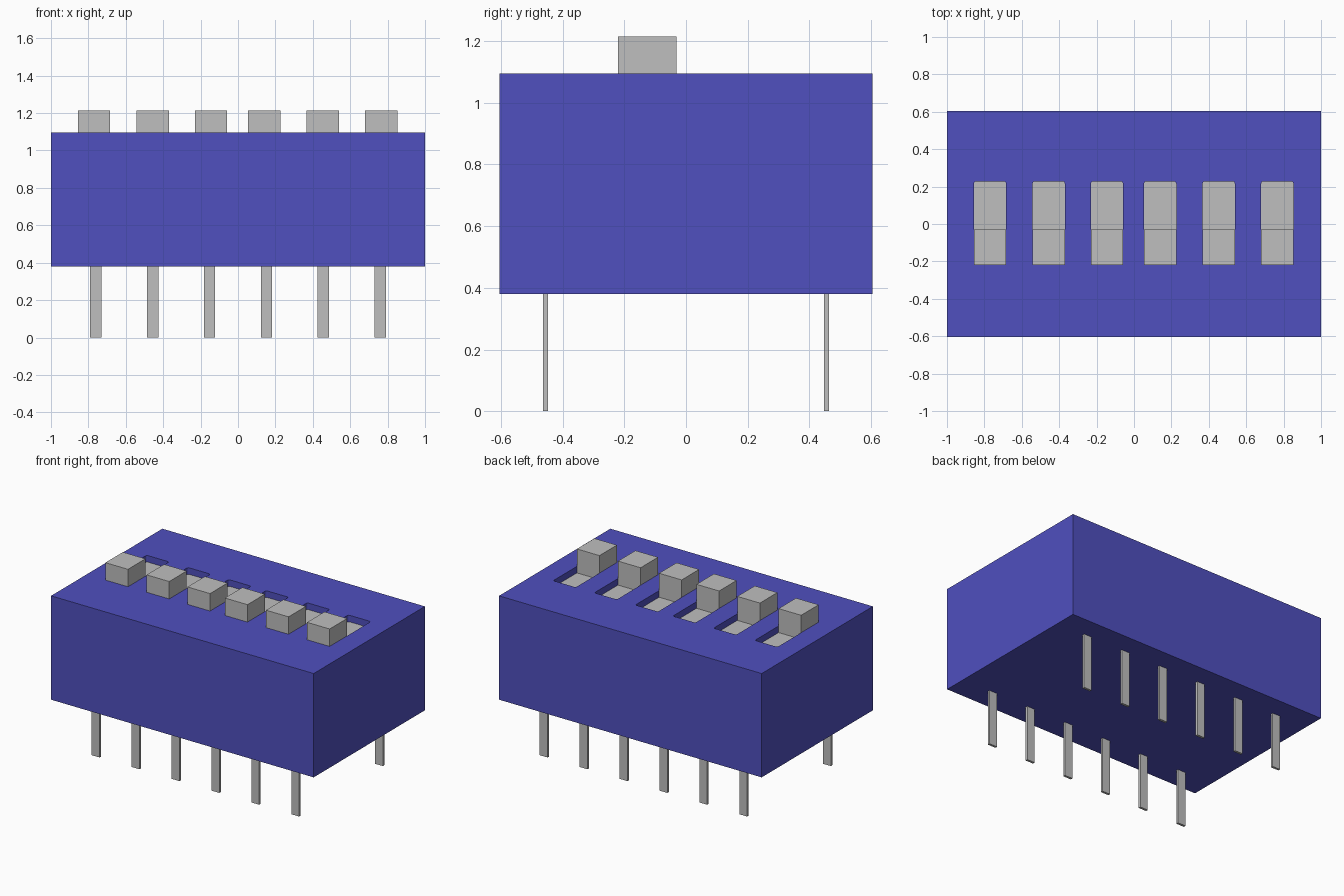
import bpy
import bmesh
from mathutils import Vector

cube = bpy.data.objects.get("Cube")
if cube:
    bpy.data.objects.remove(cube, do_unlink=True)


def make_material(name, color):
    mat = bpy.data.materials.new(name)
    mat.use_nodes = True
    mat.diffuse_color = color
    mat.node_tree.nodes["Principled BSDF"].inputs["Base Color"].default_value = color
    return mat


blue = make_material("blue plastic", (0.08, 0.08, 0.52, 1))
grey = make_material("light grey", (0.52, 0.52, 0.52, 1))


def finish(name, bm, mat):
    bmesh.ops.recalc_face_normals(bm, faces=bm.faces)
    mesh = bpy.data.meshes.new(name)
    bm.to_mesh(mesh)
    bm.free()
    mesh.materials.append(mat)
    obj = bpy.data.objects.new(name, mesh)
    bpy.context.scene.collection.objects.link(obj)
    return obj


def box(bm, low, high):
    low, high = Vector(low), Vector(high)
    verts = bmesh.ops.create_cube(bm, size=1)["verts"]
    for v in verts:
        v.co = (low + high) / 2 + v.co * (high - low)
    return verts


BOTTOM, TOP = 0.38, 1.095
KNOB_TOP = 1.215
FLOOR = TOP - 0.045
FRONT, KNOB_BACK, BACK = -0.22, -0.03, 0.228
HALF = 0.086
switch_x = [-0.77, -0.456, -0.145, 0.14, 0.453, 0.766]

# Body with a row of slots cut into the top
bm = bmesh.new()
box(bm, (-1, -0.605, BOTTOM), (1, 0.605, TOP))
body = finish("body", bm, blue)

bm = bmesh.new()
for x in switch_x:
    box(bm, (x - HALF, FRONT, TOP - 0.1), (x + HALF, BACK, TOP + 0.1))
upright = [e for e in bm.edges
           if abs(e.verts[0].co.z - e.verts[1].co.z) > 0.1]
bmesh.ops.bevel(bm, geom=upright, offset=0.012, segments=3,
                profile=0.5, affect='EDGES')
cutter = finish("slot_cutter", bm, blue)
cutter.hide_render = True
cutter.hide_viewport = True

cut = body.modifiers.new("slots", 'BOOLEAN')
cut.operation = 'DIFFERENCE'
cut.solver = 'EXACT'
cut.object = cutter

# Sliders: stepped side profile swept across the slot width
profile = [(FRONT, TOP - 0.1), (BACK, TOP - 0.1), (BACK, FLOOR),
           (KNOB_BACK, FLOOR), (KNOB_BACK, KNOB_TOP), (FRONT, KNOB_TOP)]
for i, x in enumerate(switch_x):
    bm = bmesh.new()
    face = bm.faces.new([bm.verts.new((x - HALF, y, z)) for y, z in profile])
    swept = bmesh.ops.extrude_face_region(bm, geom=[face])["geom"]
    bmesh.ops.translate(bm, vec=(2 * HALF, 0, 0),
                        verts=[g for g in swept if isinstance(g, bmesh.types.BMVert)])
    finish(f"slider_{i + 1}", bm, grey)

# Two rows of flat pins
for row, y in (("front", -0.455), ("back", 0.455)):
    for i in range(6):
        x = (i - 2.5) * 0.304
        bm = bmesh.new()
        box(bm, (x - 0.03, y - 0.008, 0), (x + 0.03, y + 0.008, BOTTOM + 0.02))
        finish(f"{row}_pin_{i + 1}", bm, grey)
